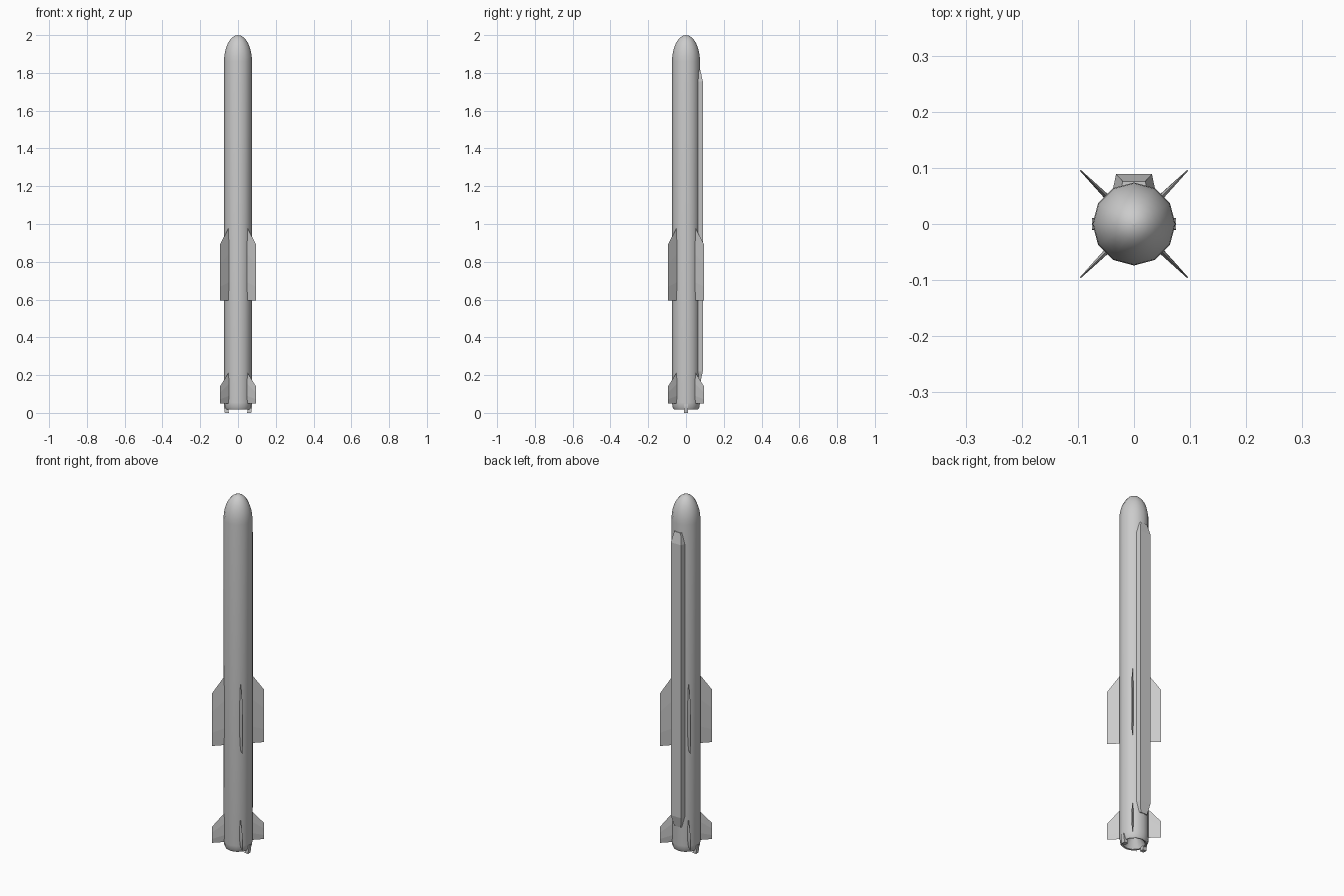
import bpy
import bmesh
from math import sin, cos, pi, radians
from mathutils import Matrix

SIDES = 12
RADIUS = 0.074

cube = bpy.data.objects.get("Cube")
if cube:
    bpy.data.objects.remove(cube, do_unlink=True)

grey = bpy.data.materials.new("light grey")
grey.use_nodes = True
grey.diffuse_color = (0.6, 0.6, 0.6, 1)
grey.node_tree.nodes["Principled BSDF"].inputs["Base Color"].default_value = grey.diffuse_color


def loft(name, rings, matrix=None, smooth=False):
    """Skin a list of equal-length point rings and cap both ends."""
    bm = bmesh.new()
    loops = [[bm.verts.new(p) for p in ring] for ring in rings]
    for a, b in zip(loops, loops[1:]):
        for i in range(len(a)):
            j = (i + 1) % len(a)
            bm.faces.new((a[i], a[j], b[j], b[i]))
    bm.faces.new(loops[0])
    bm.faces.new(loops[-1])
    if matrix:
        bm.transform(matrix)
    bmesh.ops.recalc_face_normals(bm, faces=bm.faces)
    mesh = bpy.data.meshes.new(name)
    bm.to_mesh(mesh)
    bm.free()
    obj = bpy.data.objects.new(name, mesh)
    obj.data.materials.append(grey)
    bpy.context.collection.objects.link(obj)
    if smooth:
        bpy.ops.object.select_all(action='DESELECT')
        obj.select_set(True)
        bpy.context.view_layer.objects.active = obj
        bpy.ops.object.shade_smooth_by_angle(angle=radians(42))
    return obj


def circle(r, z):
    return [(r * cos(2 * pi * i / SIDES), r * sin(2 * pi * i / SIDES), z)
            for i in range(SIDES)]


# Body: recessed nozzle, rounded tail, tube and elliptical nose
NOSE_BASE, NOSE_HEIGHT = 1.86, 0.14
profile = [(0.03, 0.07), (0.056, 0.02), (0.064, 0.018), (0.071, 0.03), (RADIUS, 0.055)]
for i in range(8):
    t = i / 8 * pi / 2
    profile.append((RADIUS * cos(t), NOSE_BASE + NOSE_HEIGHT * sin(t)))
profile += [(0.007, 1.9985), (0.001, 2.0)]
loft("body", [circle(r, z) for r, z in profile], smooth=True)


# Fins: thin wedges with pointed leading and trailing edges
def fin_section(r, bottom, top, thick):
    low, high = bottom + (top - bottom) * 0.25, bottom + (top - bottom) * 0.65
    return [(r, 0, bottom), (r, thick, low), (r, thick, high),
            (r, 0, top), (r, -thick, high), (r, -thick, low)]


def fin_set(name, bottom, shoulder, top):
    places = {"front_left": -45, "back_left": 45, "back_right": 135, "front_right": 225}
    for place, angle in places.items():
        rings = [fin_section(0.064, bottom, top, 0.005),
                 fin_section(0.135, bottom, shoulder, 0.0012)]
        loft(f"{name}_{place}", rings, Matrix.Rotation(radians(angle), 4, 'Z'))


fin_set("wing", 0.595, 0.89, 0.99)
fin_set("tail_fin", 0.05, 0.14, 0.22)


# Cable duct along the back, narrowing at both ends
def duct_section(z, base, outer, y):
    return [(-base, 0.05, z), (base, 0.05, z), (outer, y, z), (-outer, y, z)]


loft("cable_duct", [duct_section(0.16, 0.026, 0.02, 0.076),
                    duct_section(0.22, 0.04, 0.032, 0.089),
                    duct_section(1.755, 0.04, 0.032, 0.089),
                    duct_section(1.815, 0.026, 0.02, 0.076)])


# Small steering tabs on each side of the nozzle
def tab_section(z, inner, outer, half):
    return [(inner, -half, z), (outer, -half, z), (outer, half, z), (inner, half, z)]


for side, angle in (("left", 0), ("right", pi)):
    loft(f"nozzle_tab_{side}", [tab_section(0, 0.048, 0.07, 0.011),
                                tab_section(0.035, 0.055, 0.075, 0.011),
                                tab_section(0.05, 0.058, 0.075, 0.009)],
         Matrix.Rotation(angle, 4, 'Z'))
